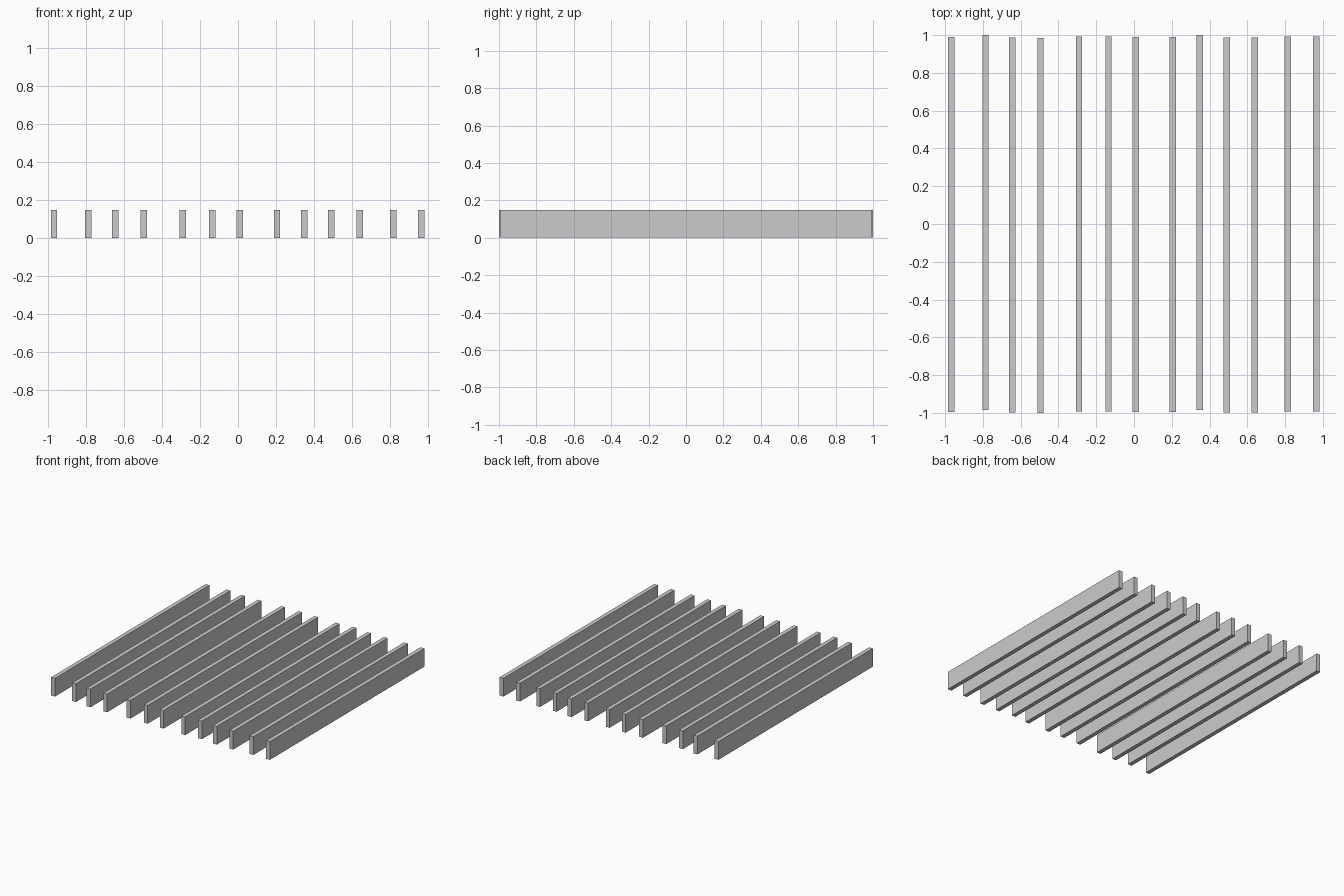
import bpy

if "Cube" in bpy.data.objects:
    bpy.data.objects.remove(bpy.data.objects["Cube"])

WIDTH, LENGTH, HEIGHT = 0.034, 1.985, 0.148

# Unevenly spaced slats: (x centre, small lengthwise shift)
SLATS = [
    (-0.967, -0.003), (-0.786, 0.0075), (-0.645, -0.006), (-0.495, -0.0075),
    (-0.291, 0.001), (-0.135, 0.001), (0.010, -0.002), (0.205, -0.003),
    (0.347, 0.0075), (0.491, -0.006), (0.639, -0.006), (0.815, 0.001),
    (0.964, 0.001),
]


def add_slat(index, x, y):
    bpy.ops.mesh.primitive_cube_add(size=1, location=(x, y, HEIGHT / 2))
    slat = bpy.context.object
    slat.name = f"slat_{index:02d}"
    slat.scale = (WIDTH, LENGTH, HEIGHT)
    bpy.ops.object.transform_apply(location=False, rotation=False, scale=True)


for i, (x, y) in enumerate(SLATS, 1):
    add_slat(i, x, y)
